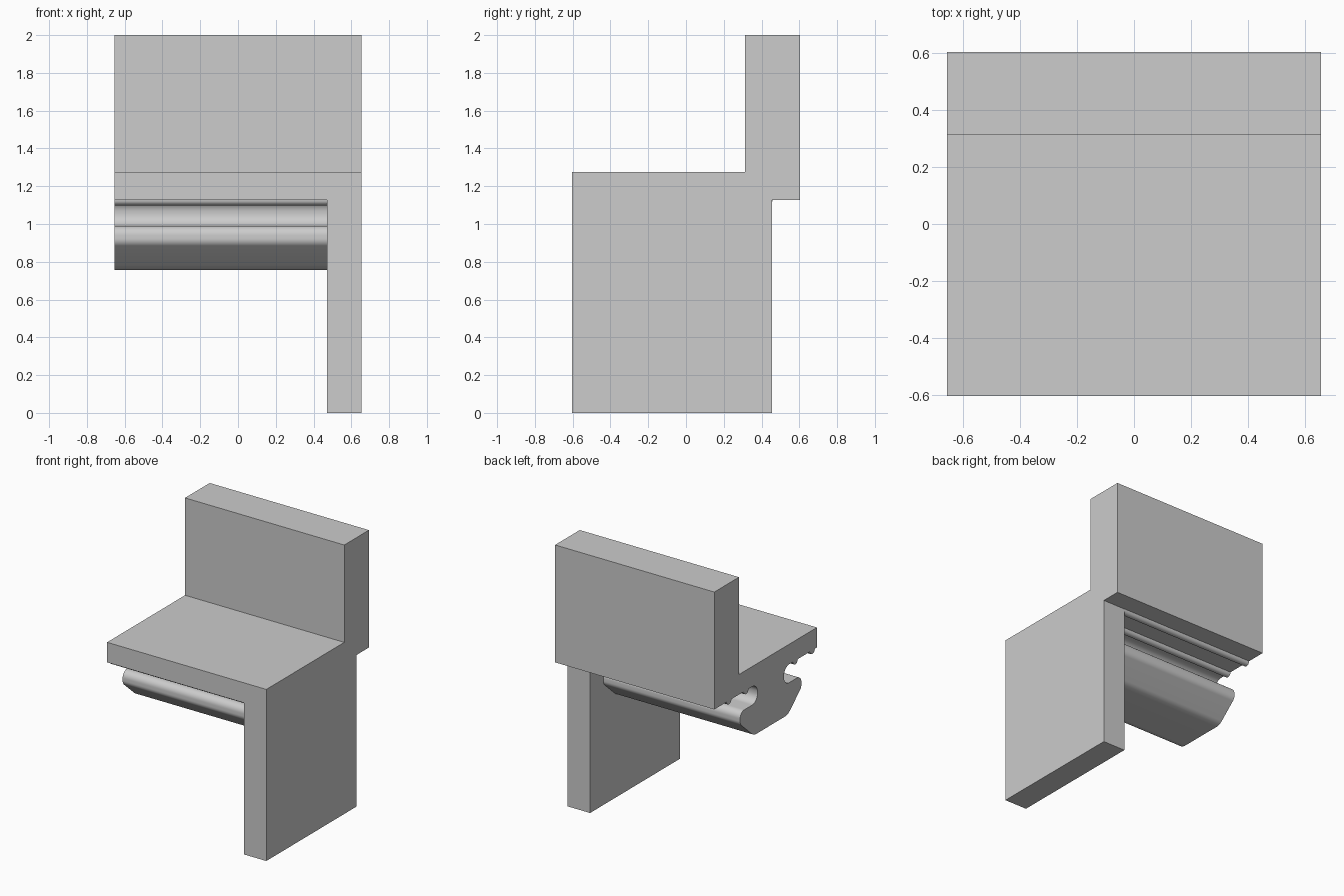
import bpy, bmesh, math
from mathutils import Vector

cube = bpy.data.objects.get("Cube")
if cube:
    bpy.data.objects.remove(cube, do_unlink=True)

GREY = (0.604, 0.604, 0.604, 1)
grey = bpy.data.materials.new("mid_grey")
grey.use_nodes = True
grey.diffuse_color = GREY
grey.node_tree.nodes["Principled BSDF"].inputs["Base Color"].default_value = GREY

LEFT, RIGHT = 0.655, -0.655      # ends across x
PLATE_X = 0.47                   # inner face of the side plate
UNDER, SEAT_TOP = 1.127, 1.276   # underside and top of the seat
FRONT, BACK = -0.603, 0.603


def extrude_profile(name, outline, x0, x1, smooth=False):
    """Extrude a closed (y, z) outline along x."""
    bm = bmesh.new()
    face = bm.faces.new([bm.verts.new((x0, y, z)) for y, z in outline])
    moved = bmesh.ops.extrude_face_region(bm, geom=[face], use_keep_orig=True)["geom"]
    bmesh.ops.translate(bm, vec=(x1 - x0, 0, 0),
                        verts=[g for g in moved if isinstance(g, bmesh.types.BMVert)])
    bmesh.ops.recalc_face_normals(bm, faces=bm.faces)
    mesh = bpy.data.meshes.new(name)
    bm.to_mesh(mesh)
    bm.free()
    mesh.materials.append(grey)
    obj = bpy.data.objects.new(name, mesh)
    bpy.context.collection.objects.link(obj)
    if smooth:
        bpy.ops.object.select_all(action='DESELECT')
        obj.select_set(True)
        bpy.context.view_layer.objects.active = obj
        bpy.ops.object.shade_smooth_by_angle(angle=math.radians(30))


def fillet(before, corner, after, radius, steps=10):
    """Replace a corner with an arc tangent to both sides."""
    c = Vector(corner)
    a, b = (Vector(before) - c).normalized(), (Vector(after) - c).normalized()
    half = a.angle(b) / 2
    centre = c + (a + b).normalized() * radius / math.sin(half)
    start = c + a * radius / math.tan(half) - centre
    end = c + b * radius / math.tan(half) - centre
    turn = math.atan2(start.x * end.y - start.y * end.x, start.dot(end))
    first = math.atan2(start.y, start.x)
    return [(centre.x + radius * math.cos(first + turn * i / steps),
             centre.y + radius * math.sin(first + turn * i / steps))
            for i in range(steps + 1)]


# Seat and backrest in one stepped profile
extrude_profile("seat_and_backrest", [
    (FRONT, UNDER), (BACK, UNDER), (BACK, 2.0), (0.313, 2.0),
    (0.313, SEAT_TOP), (FRONT, SEAT_TOP)], RIGHT, LEFT)

# Side plate
extrude_profile("side_plate", [
    (FRONT, 0), (0.456, 0), (0.456, UNDER), (FRONT, UNDER)], PLATE_X, LEFT)

# Hooked rail below the seat: half outline with corner radii, then mirrored
rail_y = -0.06
half = [(0.222, UNDER, 0), (0.155, UNDER, 0.064), (0.155, 0.99, 0.064),
        (0.36, 0.99, 0.05), (0.36, 0.9, 0.05), (0.2, 0.757, 0.09)]
full = half + [(-y, z, r) for y, z, r in reversed(half)]
outline = []
for i, (y, z, r) in enumerate(full):
    if r:
        outline += fillet(full[i - 1][:2], (y, z), full[(i + 1) % len(full)][:2], r)
    else:
        outline.append((y, z))
extrude_profile("hooked_rail", [(y + rail_y, z) for y, z in outline], RIGHT, PLATE_X, True)

# Small round ribs on the underside, two each side of the rail
for side, word in ((-1, "front"), (1, "rear")):
    for offset, place in ((0.29, "inner"), (0.49, "outer")):
        y0 = rail_y + side * offset
        arc = [(y0 + 0.028 * math.cos(t), UNDER - 0.028 * math.sin(t))
               for t in (math.pi * i / 12 for i in range(13))]
        extrude_profile(f"{word}_{place}_rib", arc, RIGHT, PLATE_X, True)
